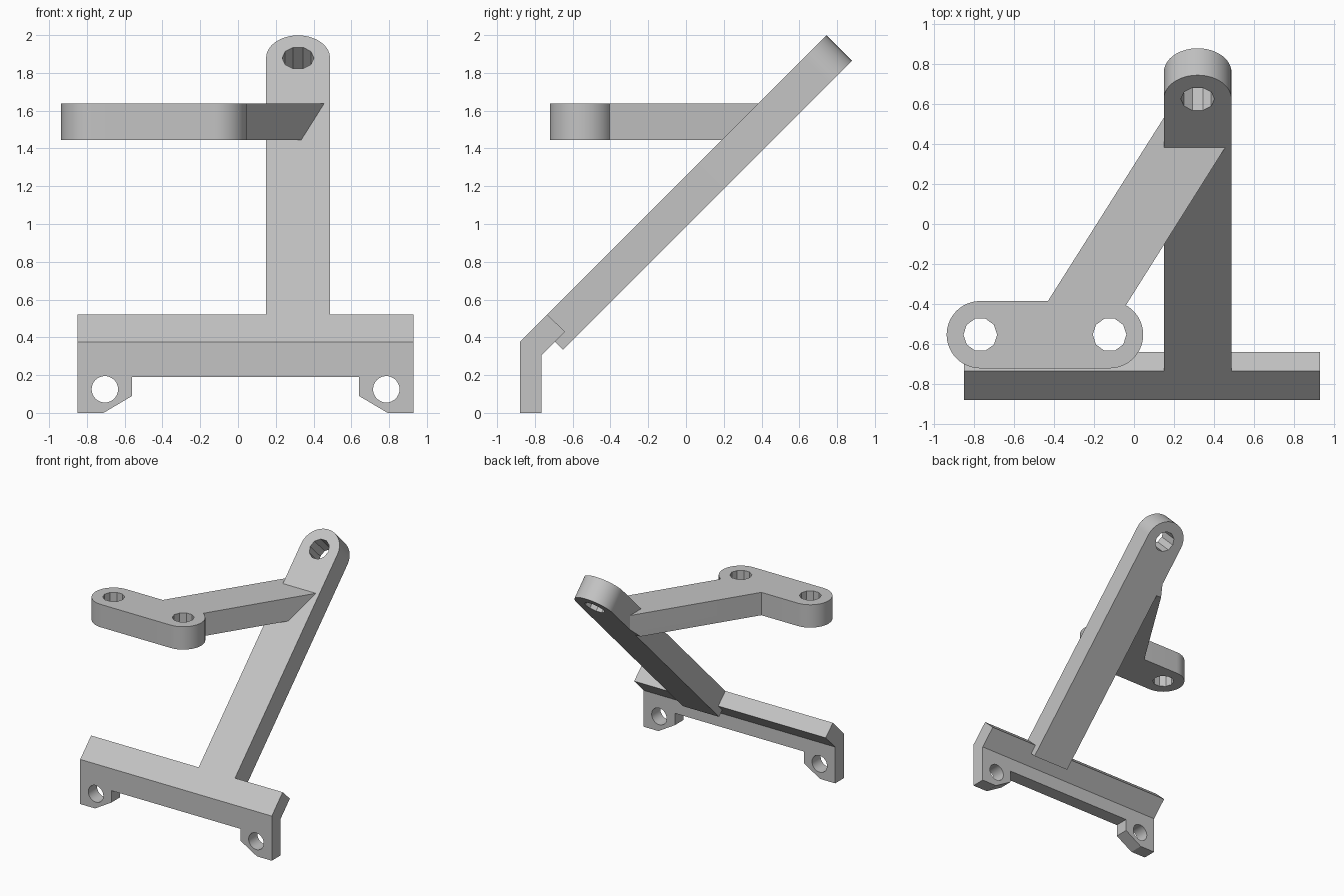
import bpy, bmesh, math
from mathutils import Vector, Matrix

cube = bpy.data.objects.get("Cube")
if cube:
    bpy.data.objects.remove(cube)

GREY = (0.55, 0.55, 0.55, 1)
grey = bpy.data.materials.new("plain grey")
grey.use_nodes = True
grey.diffuse_color = GREY
grey.node_tree.nodes["Principled BSDF"].inputs["Base Color"].default_value = GREY


def arc(cx, cy, r, start, end, n):
    """Points on an arc, angles in degrees."""
    angles = [math.radians(start + (end - start) * i / n) for i in range(n + 1)]
    return [(cx + r * math.cos(a), cy + r * math.sin(a)) for a in angles]


def frame(origin, ex, ey):
    ex, ey = Vector(ex).normalized(), Vector(ey).normalized()
    m = Matrix((ex, ey, ex.cross(ey))).transposed().to_4x4()
    m.translation = Vector(origin)
    return m


def prism(name, outline, mat, low, high, edit=None):
    """Extrude a 2D outline between two depths of a local frame."""
    bm = bmesh.new()
    face = bm.faces.new([bm.verts.new((x, y, low)) for x, y in outline])
    new = bmesh.ops.extrude_face_region(bm, geom=[face])["geom"]
    bmesh.ops.translate(bm, vec=(0, 0, high - low),
                        verts=[v for v in new if isinstance(v, bmesh.types.BMVert)])
    bm.transform(mat)
    if edit:
        edit(bm)
    bmesh.ops.recalc_face_normals(bm, faces=bm.faces[:])
    mesh = bpy.data.meshes.new(name)
    bm.to_mesh(mesh)
    bm.free()
    mesh.materials.append(grey)
    obj = bpy.data.objects.new(name, mesh)
    bpy.context.collection.objects.link(obj)
    return obj


def drill(obj, mat, low, high, centres, r, sides):
    """Cut holes through a part and apply the cuts."""
    for x, y in centres:
        ring = arc(x, y, r, 0, 360, sides)[:-1]
        cutter = prism("hole_cutter", ring, mat, low - 0.1, high + 0.1)
        cutter.hide_render = True
        bpy.ops.object.select_all(action="DESELECT")
        obj.select_set(True)
        bpy.context.view_layer.objects.active = obj
        mod = obj.modifiers.new("hole", "BOOLEAN")
        mod.operation, mod.solver, mod.object = "DIFFERENCE", "EXACT", cutter
        bpy.ops.object.modifier_apply(modifier=mod.name)
        bpy.data.objects.remove(cutter)
    bpy.ops.object.shade_smooth_by_angle(angle=math.radians(30))


# Base rail: front plate with two tabs, its top edge bent back at an angle
MID = 0.04
half = [(0.89, 0.375), (0.89, 0), (0.752, 0), (0.6, 0.09), (0.6, 0.19)]
outline = [(MID + x, z) for x, z in half] + [(MID - x, z) for x, z in reversed(half)]


def bend_rail(bm):
    bm.normal_update()
    top = max(bm.faces, key=lambda f: f.calc_center_median().z)
    for v in top.verts:
        if v.co.y > -0.8:
            v.co.z = 0.305
    flange = bmesh.ops.extrude_discrete_faces(bm, faces=[top])["faces"][0]
    for v in flange.verts:
        v.co.y, v.co.z = (-0.64, 0.43) if v.co.y > -0.8 else (-0.735, 0.52)


upright = frame((0, 0, 0), (1, 0, 0), (0, 0, 1))
rail = prism("base_rail", outline, upright, 0.765, 0.88, bend_rail)
drill(rail, upright, 0.765, 0.88, [(MID - 0.745, 0.125), (MID + 0.745, 0.125)], 0.07, 32)

# Slanted post with a rounded, drilled top
R = 0.169
slant = frame((0.318, 0.624, 1.879), (1, 0, 0), (0, 1, 1))
post = prism("slanted_post", arc(0, 0, R, 0, 180, 32) + [(-R, -1.994), (R, -1.994)],
             slant, -0.19, 0)
drill(post, slant, -0.19, 0, [(0, 0)], 0.084, 10)

# Bent arm: round-ended plate with a diagonal link running into the post
LEFT, RIGHT, Y = -0.768, -0.122, -0.553
outline = (arc(RIGHT, Y, 0.168, -90, 61, 28) + [(0.467, 0.4), (0.2, 0.6), (0.155, 0.54)]
           + [(-0.43, Y + 0.168)] + arc(LEFT, Y, 0.168, 90, 270, 32))


def trim_at_post(bm):
    # Keep the arm from poking out behind the post
    cut = bmesh.ops.bisect_plane(bm, geom=bm.verts[:] + bm.edges[:] + bm.faces[:],
                                 plane_co=(0, 0, 0.988), plane_no=(0, 1, -1),
                                 clear_outer=True)["geom_cut"]
    bmesh.ops.holes_fill(bm, edges=[e for e in cut if isinstance(e, bmesh.types.BMEdge)])


flat = Matrix.Identity(4)
arm = prism("bent_arm", outline, flat, 1.445, 1.637, trim_at_post)
drill(arm, flat, 1.445, 1.637, [(LEFT, Y), (RIGHT, Y)], 0.084, 10)
